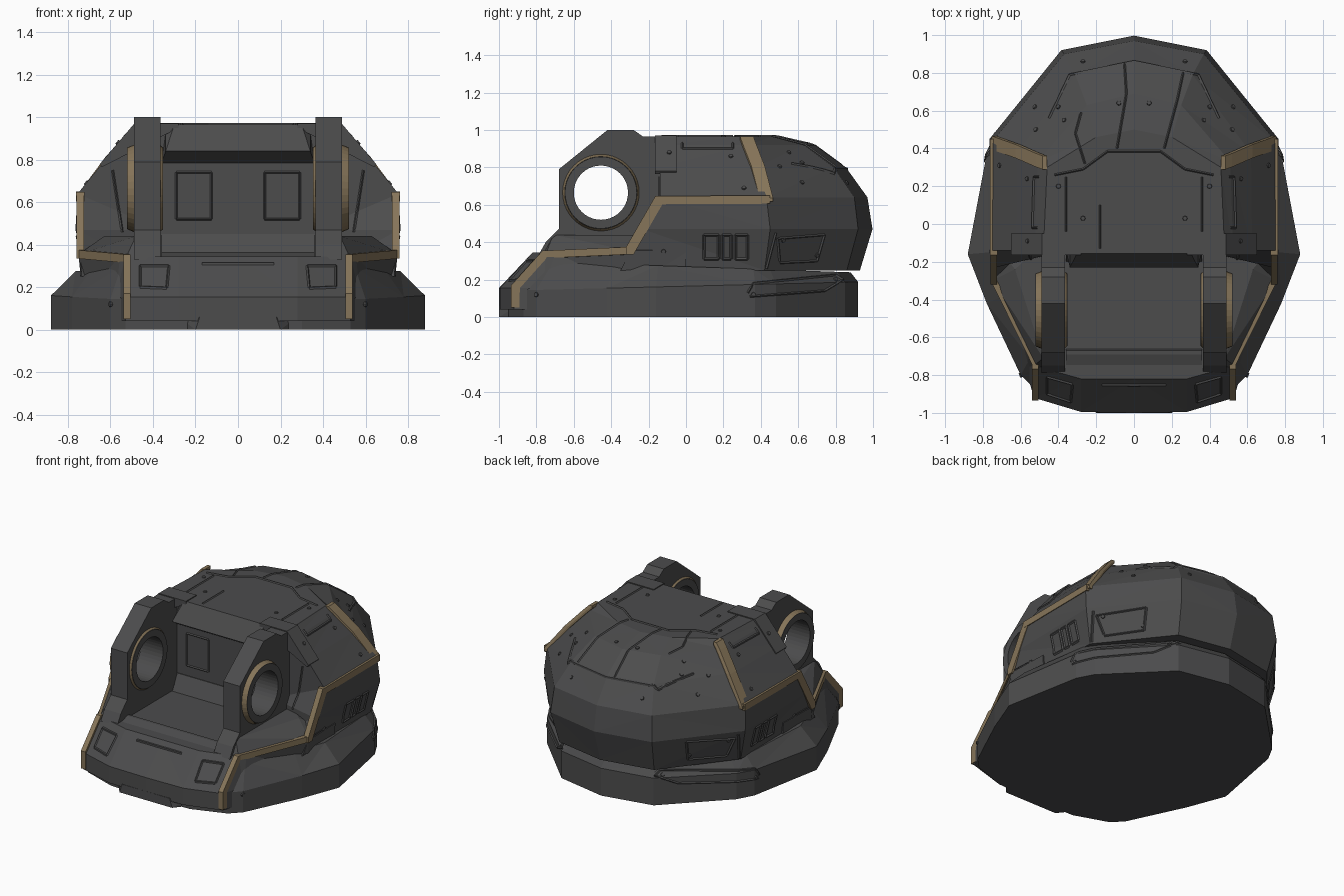
import bpy, bmesh, math
from mathutils import Vector, Matrix
from mathutils.bvhtree import BVHTree

if "Cube" in bpy.data.objects:
    bpy.data.objects.remove(bpy.data.objects["Cube"])


def material(name, rgb):
    m = bpy.data.materials.new(name)
    m.use_nodes = True
    m.diffuse_color = (*rgb, 1)
    bsdf = m.node_tree.nodes["Principled BSDF"]
    bsdf.inputs["Base Color"].default_value = (*rgb, 1)
    bsdf.inputs["Roughness"].default_value = 0.7
    return m


GREY = material("dark grey armour", (0.072, 0.072, 0.073))
GOLD = material("dull gold trim", (0.24, 0.178, 0.1))
solids = []


def finish(name, bm, mat=GREY, solid=True):
    if solid:
        bmesh.ops.recalc_face_normals(bm, faces=bm.faces)
    me = bpy.data.meshes.new(name)
    bm.to_mesh(me)
    bm.free()
    me.materials.append(mat)
    ob = bpy.data.objects.new(name, me)
    bpy.context.collection.objects.link(ob)
    if solid:
        solids.append(ob)


def loft(name, rings):
    """Each ring is (front z, back z, half outline); halves are mirrored in x."""
    bm = bmesh.new()
    loops = []
    for z0, z1, half in rings:
        left = [(-x, y) for x, y in reversed(half) if x > 0]
        outline = list(half) + left
        loops.append([bm.verts.new((x, y, z0 + (z1 - z0) * (y + 1) / 2)) for x, y in outline])
    for a, b in zip(loops, loops[1:]):
        for i in range(len(a)):
            j = (i + 1) % len(a)
            bm.faces.new((a[i], a[j], b[j], b[i]))
    bm.faces.new(loops[0])
    bm.faces.new(loops[-1])
    bmesh.ops.triangulate(bm, faces=bm.faces)
    finish(name, bm)


def block(name, points, mat=GREY, solid=True):
    """Convex solid around a few points."""
    bm = bmesh.new()
    for p in points:
        bm.verts.new(p)
    res = bmesh.ops.convex_hull(bm, input=bm.verts)
    junk = [v for v in res["geom_interior"] if isinstance(v, bmesh.types.BMVert)]
    bmesh.ops.delete(bm, geom=junk, context="VERTS")
    bmesh.ops.recalc_face_normals(bm, faces=bm.faces)
    finish(name, bm, mat, solid)


def both(points):
    return list(points) + [(-x, y, z) for x, y, z in points]


HUB = Vector((0, -.455, .665))


def circle(r, n=40):
    return [(HUB.y + r * math.cos(math.tau * i / n), HUB.z + r * math.sin(math.tau * i / n)) for i in range(n)]


def holed_plate(name, outer, inner, x0, x1):
    """Side profile with a hole, extruded across x."""
    bm = bmesh.new()
    edges = []
    for loop in (outer, inner):
        vs = [bm.verts.new((x0, y, z)) for y, z in loop]
        edges += [bm.edges.new((vs[i - 1], vs[i])) for i in range(len(vs))]
    bmesh.ops.triangle_fill(bm, use_beauty=True, edges=edges)
    res = bmesh.ops.extrude_face_region(bm, geom=bm.faces[:])
    moved = [v for v in res["geom"] if isinstance(v, bmesh.types.BMVert)]
    bmesh.ops.translate(bm, verts=moved, vec=(x1 - x0, 0, 0))
    finish(name, bm)


def gold_rim(name, x0, x1):
    """Bevelled band that narrows from x0 to x1."""
    bm = bmesh.new()
    turn = Matrix.Rotation(math.copysign(math.pi / 2, x1 - x0), 4, "Y")
    place = Matrix.Translation(HUB + Vector(((x0 + x1) / 2, 0, 0)))
    bmesh.ops.create_cone(bm, segments=40, radius1=.207, radius2=.193, depth=abs(x1 - x0), matrix=place @ turn)
    finish(name, bm, GOLD, False)


# Base skirt
foot = [(0, -.96), (.3, -.95), (.53, -.87), (.6, -.8), (.78, -.42), (.88, -.16),
        (.78, .37), (.72, .48), (.35, .85), (0, .92)]
ledge = [(0, -.78), (.3, -.78), (.5, -.76), (.55, -.71), (.69, -.38), (.765, -.15),
         (.71, .36), (.65, .45), (.33, .81), (0, .88)]
loft("base_skirt", [(0, 0, foot), (.14, .19, foot), (.305, .235, ledge)])

# Nose and lower front body
nose = [(0, -1), (.28, -.995), (.53, -.92), (.575, -.76), (.73, -.3), (.73, 0)]
brow = [(0, -.82), (.28, -.82), (.53, -.75), (.555, -.7), (.75, -.3), (.74, 0)]
loft("nose", [(.04, .04, nose), (.155, .155, nose), (.345, .345, brow)])
block("nose_chin", both([(.28, -.9, 0), (.2, -1, 0), (.18, -1, .06), (.28, -.9, .06)]))

# Cabin and rear dome
loft("cabin_dome", [
    (.25, .25, [(.36, -.14), (.735, -.35), (.71, .42), (.36, .86), (0, .93)]),
    (.47, .47, [(.36, -.14), (.755, -.235), (.765, .45), (.385, .92), (0, .997)]),
    (.64, .64, [(.36, -.14), (.755, -.14), (.755, .43), (.37, .9), (0, .97)]),
    (.8, .8, [(.36, -.14), (.625, -.14), (.62, .375), (.31, .79), (0, .855)]),
    (.92, .92, [(.36, -.14), (.525, -.14), (.51, .33), (.25, .63), (0, .69)]),
    (.965, .965, [(.36, -.14), (.48, -.14), (.46, .3), (.2, .46), (0, .5)])])

# Cockpit hood and seat step
block("cockpit_hood", both([(.34, -.1, .965), (.3, -.155, .965), (.34, -.23, .84),
                            (.36, -.14, .785), (.36, -.1, .785)]))
block("seat_step", both([(.36, -.1, .34), (.36, -.2, .34), (.36, -.145, .45), (.36, -.1, .45)]))
block("floor_lip", both([(.36, -.76, .34), (.36, -.69, .365), (.36, -.67, .365), (.36, -.66, .34)]))

arm = [(-.79, .33), (-.75, .4), (-.68, .47), (-.68, .79), (-.42, 1), (-.28, 1),
       (-.23, .965), (-.13, .965), (-.13, .33)]
# Gold trim along the crease: path, then half sizes of each length
trim = [(.522, -.913, .07), (.522, -.913, .15), (.522, -.745, .335), (.742, -.3, .355),
        (.742, -.145, .625), (.742, .43, .628), (.615, .385, .8), (.508, .338, .92), (.472, .325, .957)]
sizes = [(.017, .022, .02)] * 2 + [(.012, .01, .02), (.018, .02, .02), (.02, .02, .022)]
sizes += [(.012, .036, .009)] * 3

for s, side in ((1, "left"), (-1, "right")):
    # Side arm with ring
    holed_plate(side + "_arm", arm, circle(.17), s * .365, s * .49)
    holed_plate(side + "_arm_ring", circle(.192), circle(.145), s * .352, s * .522)
    gold_rim(side + "_outer_rim", s * .485, s * .52)
    gold_rim(side + "_inner_rim", s * .37, s * .354)
    # Sloped shelf beside the arm
    block(side + "_shelf", [(s * x, y, z) for x, y, z in (
        (.48, -.77, .33), (.53, -.75, .335), (.75, -.3, .355), (.74, -.1, .355),
        (.48, -.71, .44), (.63, -.24, .44), (.48, -.1, .44), (.48, -.1, .33))])
    # Bracket joining the arm to the roof
    block(side + "_bracket", [(s * x, y, z) for y in (-.165, -.05) for x, z in (
        (.28, .95), (.28, .971), (.487, .971), (.65, .78), (.64, .765))])
    for i, (a, b, h) in enumerate(zip(trim, trim[1:], sizes)):
        block(f"{side}_gold_trim_{i + 1}", [
            (s * (p[0] + dx * h[0]), p[1] + dy * h[1], p[2] + dz * h[2])
            for p in (a, b) for dx in (-1, 1) for dy in (-1, 1) for dz in (-1, 1)], GOLD, False)

# Surface lookup used to lay details on the armour
verts, polys = [], []
for ob in solids:
    n = len(verts)
    verts += [v.co.copy() for v in ob.data.vertices]
    polys += [[n + i for i in p.vertices] for p in ob.data.polygons]
tree = BVHTree.FromPolygons(verts, polys)
RAYS = {"side": lambda a, b: ((2, a, b), (-1, 0, 0)),
        "top": lambda a, b: ((a, b, 2), (0, 0, -1)),
        "front": lambda a, b: ((a, -2, b), (0, 1, 0))}


def project(view, s, a, b):
    """Surface point and normal under (a, b); s = -1 looks at the mirrored side."""
    start, way = (Vector(v) * Vector((s, 1, 1)) for v in RAYS[view](a, b))
    hit, normal, _, _ = tree.ray_cast(start, way)
    return hit, (-normal if normal.dot(way) > 0 else normal)


def seams(name, view, lines, sides=(1, -1), width=.012):
    """Low ridges laid on the surface along each line."""
    bm = bmesh.new()
    pairs = [(s, Vector(a), Vector(b)) for s in sides for pts in lines for a, b in zip(pts, pts[1:])]
    for s, a, b in pairs:
        d = (b - a).normalized()
        across = Vector((-d.y, d.x)) * width / 2
        steps = max(2, int((b - a).length / .025))
        rows = [[project(view, s, *(a.lerp(b, i / steps) + across * k)) for k in (-1, 0, 1)]
                for i in range(steps + 1)]
        for r, q in zip(rows, rows[1:]):
            for k in (0, 1):
                hits = [r[k], r[k + 1], q[k + 1], q[k]]
                if any((h[0] - hits[0][0]).length > .13 for h in hits):
                    continue
                lift = [.001 + .007 * (j in (1 - k, 3 * k, 2 - k)) * ((j in (1, 2)) != bool(k)) for j in range(4)]
                f = bm.faces.new([bm.verts.new(h[0] + h[1] * u) for h, u in zip(hits, lift)])
                f.normal_update()
                if f.normal.dot(hits[0][1]) < 0:
                    f.normal_flip()
    finish(name, bm, GREY, False)


seams("roof_seams", "top", [[(-.05, .85), (-.04, .69), (-.09, .4)], [(.26, .8), (.23, .66), (.16, .4)],
      [(-.28, .59), (-.31, .48), (-.26, .32)], [(-.18, .1), (-.18, -.13)]], (1,))
seams("deck_seams", "top", [[(0, .385), (.14, .385), (.27, .29), (.42, .26)],
      [(0, .86), (.34, .79), (.45, .56)], [(.36, -.04), (.36, .25)]])
seams("side_seams", "side", [[(-.02, .93), (-.02, .9), (.25, .9), (.25, .93)], [(.43, .26), (.48, .45)],
      [(.5, .3), (.49, .42), (.74, .44), (.7, .3), (.5, .29)],
      [(.33, .13), (.36, .18), (.8, .225), (.84, .2), (.74, .14), (.34, .11)]])
seams("side_vents", "side", [[(y, .31), (y, .44), (y + w, .44), (y + w, .31), (y, .31)]
      for y, w in ((.095, .08), (.195, .045), (.265, .065))], width=.016)
seams("front_seams", "front", [[(.125, .52), (.125, .74), (.29, .74), (.29, .52), (.125, .52)],
      [(.335, .195), (.325, .3), (.46, .3), (.46, .2), (.335, .195)], [(0, .31), (.17, .31)],
      [(.59, .75), (.545, .46)]])

# Rivets
bm = bmesh.new()
spots = [("side", *p) for p in (
    (.31, .69), (-.12, .35), (-.09, .88), (.24, .86), (.52, .41), (.7, .33), (.36, .12), (.8, .2),
    (-.8, .12), (.55, .88), (.62, .72))]
spots += [("top", *p) for p in ((.27, .86), (.08, .64), (.4, .2), (.27, .03), (.4, .62), (.52, .5))]
for view, a, b in spots:
    for s in (1, -1):
        hit, normal = project(view, s, a, b)
        turn = normal.to_track_quat("Z", "Y").to_matrix().to_4x4()
        bmesh.ops.create_cone(bm, cap_ends=True, segments=8, radius1=.015, radius2=.011, depth=.014,
                              matrix=Matrix.Translation(hit) @ turn)
finish("rivets", bm)
